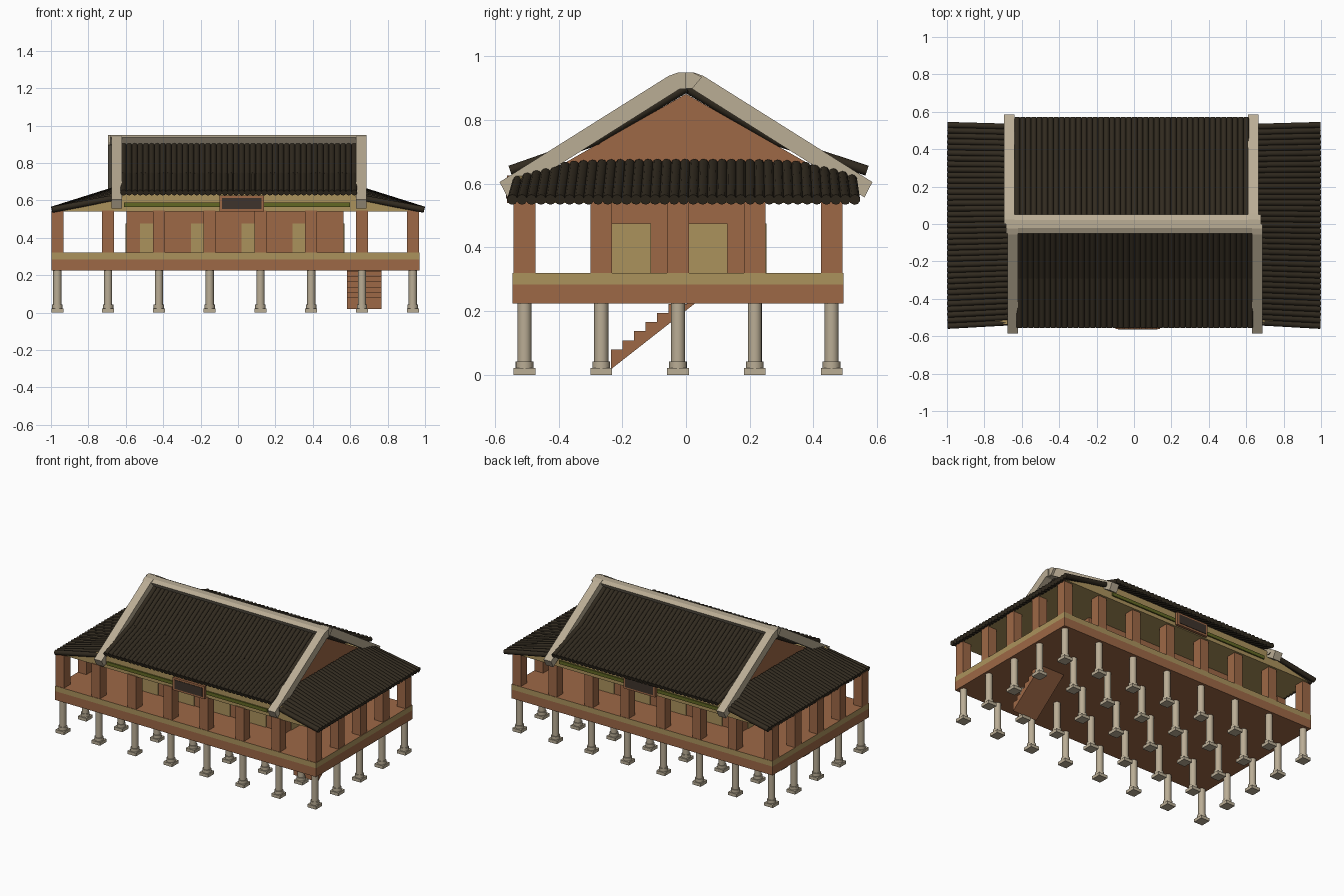
import bpy, bmesh, math
from mathutils import Vector, Matrix

if "Cube" in bpy.data.objects:
    bpy.data.objects.remove(bpy.data.objects["Cube"])


def material(name, r, g, b):
    m = bpy.data.materials.new(name)
    lin = [((c / 255 + 0.055) / 1.055) ** 2.4 for c in (r, g, b)]
    m.diffuse_color = (*lin, 1)
    m.use_nodes = True
    m.node_tree.nodes["Principled BSDF"].inputs["Base Color"].default_value = m.diffuse_color
    return m


WOOD = material("brown wood", 157, 104, 70)
TAN = material("tan panel", 171, 146, 92)
STONE = material("pale stone", 186, 173, 149)
TILE = material("dark roof tile", 49, 42, 31)
GREEN = material("olive green", 98, 104, 36)
BOARD = material("dark board", 62, 52, 44)


def finish(name, bm, mat, smooth=False, top_mat=None):
    bmesh.ops.recalc_face_normals(bm, faces=bm.faces)
    me = bpy.data.meshes.new(name)
    me.materials.append(mat)
    if top_mat:
        me.materials.append(top_mat)
        for f in bm.faces:
            f.material_index = 1 if f.normal.z > 0.9 else 0
    bm.to_mesh(me)
    bm.free()
    ob = bpy.data.objects.new(name, me)
    bpy.context.collection.objects.link(ob)
    if smooth:
        bpy.context.view_layer.objects.active = ob
        ob.select_set(True)
        bpy.ops.object.shade_smooth_by_angle(angle=math.radians(50))
        ob.select_set(False)


def box(bm, x0, x1, y0, y1, z0, z1):
    m = Matrix.Translation(((x0 + x1) / 2, (y0 + y1) / 2, (z0 + z1) / 2))
    m = m @ Matrix.Diagonal((abs(x1 - x0), abs(y1 - y0), z1 - z0, 1))
    bmesh.ops.create_cube(bm, size=1, matrix=m)


def tube(bm, p, q, r, sides=10):
    p, q = Vector(p), Vector(q)
    d = q - p
    m = Matrix.Translation((p + q) / 2) @ d.to_track_quat('Z', 'Y').to_matrix().to_4x4()
    bmesh.ops.create_cone(bm, cap_ends=True, segments=sides, radius1=r, radius2=r,
                          depth=d.length, matrix=m)


def prism(bm, pts, axis, a, b):
    """Extrude a (u, z) outline from a to b along x or y."""
    def place(u, z, t):
        return (t, u, z) if axis == 'x' else (u, t, z)
    lo = [bm.verts.new(place(u, z, a)) for u, z in pts]
    hi = [bm.verts.new(place(u, z, b)) for u, z in pts]
    bm.faces.new(lo)
    bm.faces.new(hi)
    n = len(pts)
    for i in range(n):
        j = (i + 1) % n
        bm.faces.new((lo[i], lo[j], hi[j], hi[i]))


def lerp(a, b, t):
    return a + (b - a) * t


XS = [-0.966 + 0.2715 * i for i in range(8)]
YS = [-0.507 + 0.241 * i for i in range(5)]

# Stone footings, collars and columns (one is left out for the stairs)
feet, shafts = bmesh.new(), bmesh.new()
for i, x in enumerate(XS):
    for j, y in enumerate(YS):
        if (i, j) == (6, 2):
            continue
        box(feet, x - 0.032, x + 0.032, y - 0.034, y + 0.034, 0, 0.021)
        tube(shafts, (x, y, 0.02), (x, y, 0.042), 0.028, 16)
        tube(shafts, (x, y, 0.042), (x, y, 0.23), 0.022, 16)
finish("column_footings", feet, STONE)
finish("stone_columns", shafts, STONE, True)

# Raised floor with a tan rim
bm = bmesh.new()
box(bm, -0.998, 0.97, -0.544, 0.494, 0.224, 0.284)
finish("floor_beam", bm, WOOD)
bm = bmesh.new()
box(bm, -0.998, 0.97, -0.544, 0.494, 0.284, 0.32)
finish("floor_deck", bm, TAN, top_mat=WOOD)

# Stairs under the floor
steps = [(-0.235, 0.018)]
for i in range(6):
    y, z = -0.235 + 0.036 * i, 0.08 + 0.0285 * i
    steps += [(y, z), (y + 0.036, z)]
steps.append((0.028, 0.224))
bm = bmesh.new()
prism(bm, steps, 'x', 0.583, 0.767)
finish("stairs", bm, WOOD)

# Veranda posts around the edge
bm = bmesh.new()
for i, x in enumerate(XS):
    for j, y in enumerate(YS):
        if i in (0, 7) or j in (0, 4):
            box(bm, x - 0.032, x + 0.032, y - 0.034, y + 0.034, 0.32, 0.545)
finish("veranda_posts", bm, WOOD)

# Inner room, doors repeat on the far sides turned half round
RX0, RX1, RY0, RY1 = -0.597, 0.565, -0.29, 0.247
bm = bmesh.new()
box(bm, RX0, RX1, RY0, RY1, 0.32, 0.545)
finish("room_walls", bm, WOOD)
bm = bmesh.new()
for k in range(4):
    x = -0.523 + 0.2715 * k
    box(bm, x, x + 0.125, RY0 - 0.005, RY0, 0.32, 0.475)
    box(bm, RX0 + RX1 - x - 0.125, RX0 + RX1 - x, RY1, RY1 + 0.005, 0.32, 0.475)
for y in (-0.235, 0.005):
    box(bm, RX1, RX1 + 0.005, y, y + 0.125, 0.32, 0.475)
    box(bm, RX0 - 0.005, RX0, RY0 + RY1 - y - 0.125, RY0 + RY1 - y, 0.32, 0.475)
finish("doors", bm, TAN)

# Tan roof base with sloping ends, and green stripes front and back
bm = bmesh.new()
prism(bm, [(-0.985, 0.54), (-0.65, 0.635), (0.65, 0.635), (0.965, 0.54)], 'y', -0.535, 0.505)
finish("roof_base", bm, TAN)
bm = bmesh.new()
box(bm, -0.61, 0.60, -0.544, -0.535, 0.565, 0.588)
box(bm, -0.61, 0.60, 0.505, 0.514, 0.565, 0.588)
finish("green_stripes", bm, GREEN)

# Name boards, left blank
frame, panel = bmesh.new(), bmesh.new()
for s, cx, y in ((-1, 0.02, -0.544), (1, -0.02, 0.514)):
    box(frame, cx - 0.12, cx + 0.12, y, y + s * 0.018, 0.54, 0.626)
    box(panel, cx - 0.105, cx + 0.105, y + s * 0.018, y + s * 0.021, 0.553, 0.613)
finish("sign_frames", frame, WOOD)
finish("sign_panels", panel, BOARD)

# Gable walls
bm = bmesh.new()
for s in (-1, 1):
    prism(bm, [(-0.46, 0.62), (0, 0.882), (0.46, 0.62)], 'x', s * 0.605, s * 0.628)
finish("gable_walls", bm, WOOD)

# Main roof tiles, steeper above and shallower below
bm = bmesh.new()
for s, xa, xb, eave in ((-1, -0.612, 0.622, 0.552), (1, -0.625, 0.60, 0.568)):
    for k in range(42):
        x = lerp(xa, xb, k / 41)
        tube(bm, (x, 0, 0.902), (x, s * 0.285, 0.735), 0.016)
        tube(bm, (x, s * 0.275, 0.738), (x, s * eave, 0.641), 0.016)
finish("main_roof_tiles", bm, TILE, True)

# Side roof tiles, dipping towards the corners
bm = bmesh.new()
for s in (-1, 1):
    for k in range(37):
        t = k / 36
        drop = 0.045 * abs(2 * t - 1) ** 5
        tube(bm, (s * 0.64, lerp(-0.525, 0.52, t), 0.662 - drop),
             (s * 0.995, lerp(-0.545, 0.53, t), 0.55), 0.0165)
finish("side_roof_tiles", bm, TILE, True)

# Stone ridge and sloping gable edges
bm = bmesh.new()
prism(bm, [(-0.05, 0.935), (-0.022, 0.949), (0.022, 0.949), (0.05, 0.935),
           (0.02, 0.898), (-0.02, 0.898)], 'x', -0.685, 0.68)
finish("roof_ridge", bm, STONE)
bm = bmesh.new()
for s, centres in ((-1, (-0.648, 0.66)), (1, (-0.667, 0.637))):
    edge = [(0, 0.949), (s * 0.025, 0.949), (s * 0.055, 0.938), (s * 0.585, 0.605),
            (s * 0.56, 0.557), (s * 0.02, 0.897), (0, 0.897)]
    for cx in centres:
        prism(bm, edge, 'x', cx - 0.028, cx + 0.028)
finish("gable_edges", bm, STONE)
